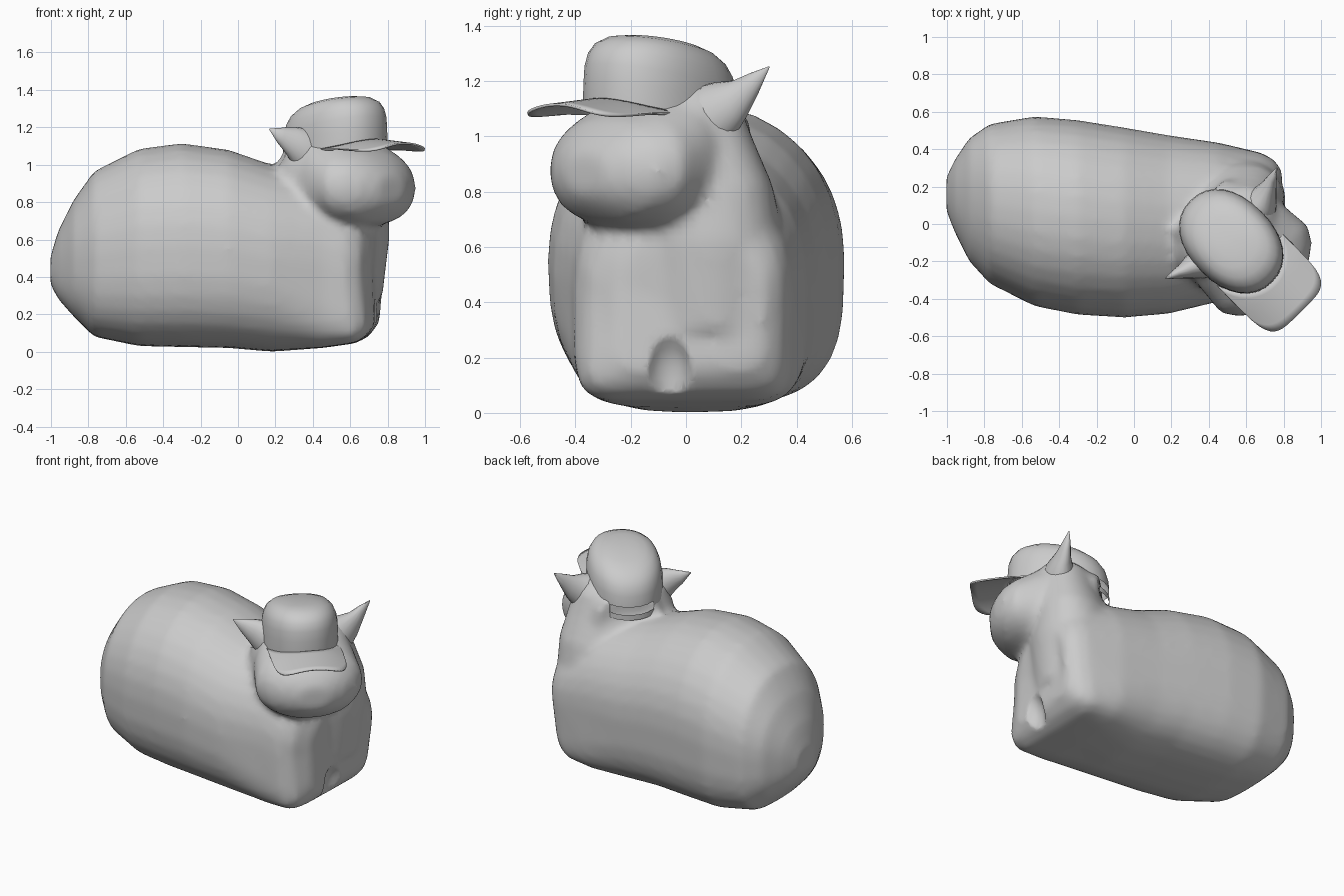
import bpy, bmesh, math
from mathutils import Vector

if "Cube" in bpy.data.objects:
    bpy.data.objects.remove(bpy.data.objects["Cube"])

SEG = 32
HEAD = Vector((0.47, 0.0, 0.0))                      # head axis, turned 45 degrees
FWD = Vector((0.705, -0.709, 0)).normalized()
SIDE = Vector((0.709, 0.705, 0)).normalized()


def at_head(f, s, z):
    return HEAD + FWD * f + SIDE * s + Vector((0, 0, z))


def se(a, n):
    """Superellipse unit point at angle a."""
    c, s = math.cos(a), math.sin(a)
    return (math.copysign(abs(c) ** (2 / n), c), math.copysign(abs(s) ** (2 / n), s))


ANGLES = [2 * math.pi * i / SEG for i in range(SEG)]


def loft(bm, rings, caps=True):
    rows = [[bm.verts.new(p) for p in ring] for ring in rings]
    for a, b in zip(rows, rows[1:]):
        n = len(a)
        for i in range(n):
            bm.faces.new((a[i], a[(i + 1) % n], b[(i + 1) % n], b[i]))
    if caps:
        bm.faces.new(rows[0])
        bm.faces.new(rows[-1])
    return rows


def finish(bm, name, angle=60):
    bmesh.ops.recalc_face_normals(bm, faces=bm.faces)
    me = bpy.data.meshes.new(name)
    bm.to_mesh(me)
    bm.free()
    ob = bpy.data.objects.new(name, me)
    bpy.context.collection.objects.link(ob)
    bpy.ops.object.select_all(action='DESELECT')
    ob.select_set(True)
    bpy.context.view_layer.objects.active = ob
    bpy.ops.object.shade_smooth_by_angle(angle=math.radians(angle))
    return ob


# Loaf-shaped torso: x, y min, y max, z min, z max; boxier towards the front paws
bm = bmesh.new()
torso = [
    (-1.003, .07, .25, .36, .51), (-.96, -.04, .34, .28, .65), (-.88, -.20, .46, .19, .81),
    (-.77, -.32, .535, .08, .965), (-.53, -.44, .575, .03, 1.085), (-.30, -.485, .555, .025, 1.115),
    (-.05, -.50, .515, .02, 1.08), (.18, -.48, .475, .0, 1.0), (.45, -.415, .435, .02, .94),
    (.69, -.40, .38, .045, .84), (.755, -.36, .345, .08, .78), (.80, -.25, .28, .15, .68)]
rings = []
for x, y0, y1, z0, z1 in torso:
    ring = []
    for a in ANGLES:
        n = 2.15
        if math.sin(a) < 0:
            n = 8 if x > .6 else 5 if x > .4 else 3.3 if math.cos(a) > 0 else 2.7
        c, s = se(a, n)
        y = (y0 + y1) / 2 + c * (y1 - y0) / 2
        z = (z0 + z1) / 2 + s * (z1 - z0) / 2
        lean = 0                                     # chest slants back at -y and at the foot
        if x > .6:
            lean = .13 * max(0, .5 - z) + .17 * max(0, .25 - y) * min(1, z / .45)
        ring.append((x - lean, y, z))
    rings.append(ring)
loft(bm, rings)

# Neck: z, centre f, centre s, half length, half width
neck = [(.30, -.02, .02, .26, .34), (.62, -.01, .025, .28, .375), (.82, .01, .015, .25, .365),
        (1.0, .04, 0, .21, .315), (1.12, .06, 0, .19, .275), (1.20, .08, 0, .12, .18)]
loft(bm, [[at_head(f + rf * math.cos(a), s + rs * math.sin(a), z) for a in ANGLES]
          for z, f, s, rf, rs in neck])

# Head and muzzle: f, half width, z min, z max
head = [(-.16, .20, .80, 1.14), (0, .29, .60, 1.19), (.18, .315, .64, 1.18), (.33, .33, .67, 1.10),
        (.41, .28, .69, 1.06), (.47, .20, .74, 1.0), (.51, .10, .79, .94)]
loft(bm, [[at_head(f, -.01 + w * se(a, 2.2)[0], (z0 + z1) / 2 + (z1 - z0) / 2 * se(a, 2.2)[1])
           for a in ANGLES] for f, w, z0, z1 in head])
body = finish(bm, "cat_body")

# Fuse the body, cut the dent between the paws, soften the joins
m = body.modifiers.new("fuse", 'REMESH')
m.mode = 'VOXEL'
m.voxel_size = 0.025
m.use_smooth_shade = True
bm = bmesh.new()
bmesh.ops.create_icosphere(bm, subdivisions=3, radius=1)
bmesh.ops.scale(bm, vec=(.10, .09, .17), verts=bm.verts)
bmesh.ops.translate(bm, vec=(.77, -.06, .12), verts=bm.verts)
cutter = finish(bm, "paw_gap_cutter")
cutter.hide_render = True
cutter.hide_set(True)
m = body.modifiers.new("paw_gap", 'BOOLEAN')
m.operation = 'DIFFERENCE'
m.object = cutter
m = body.modifiers.new("soften", 'SMOOTH')
m.factor = 0.5
m.iterations = 6

# Ears: thin concave cones flaring into the head: s, f, z, half thickness, half height
for side, name, tip_z in ((1, "ear_left", 1.25), (-1, "ear_right", 1.19)):
    bm = bmesh.new()
    lift = (tip_z - 1.22)
    prof = [(.18, .08, 1.05, .11, .13), (.25, .07, 1.09, .085, .105), (.31, .045, 1.13, .052, .072),
            (.36, .02, 1.17 + lift / 2, .03, .043), (.42, -.005, tip_z, .003, .003)]
    loft(bm, [[at_head(f + rf * math.cos(a), side * (s - .3 * rz * math.sin(a)),
                       z + rz * math.sin(a)) for a in ANGLES[::2]] for s, f, z, rf, rz in prof])
    finish(bm, name, 80)

# Cap crown: height, scale; tilted so the back sits lower, with an opening at the back
bm = bmesh.new()
CAP_S = -.03
crown = [(-.01, 1), (.025, 1.0), (.075, .995), (.14, .98), (.19, .93), (.23, .83),
         (.26, .66), (.275, .45), (.283, .22), (.285, .04)]
rows = loft(bm, [[at_head(.10 + .31 * k * se(a, 2.2)[0], CAP_S + .228 * k ** .7 * se(a, 2.2)[1],
                          1.065 + h + .19 * .31 * k * se(a, 2.2)[0]) for a in ANGLES]
                 for h, k in crown], caps=False)
bm.faces.new(rows[-1])
hole = [f for f in bm.faces if all(v in rows[1] + rows[2] for v in f.verts)
        and (f.calc_center_median() - HEAD).dot(FWD) < -.17]
bmesh.ops.delete(bm, geom=hole, context='FACES')
finish(bm, "cap_crown")

# Cap brim: curved sheet with rounded corners
bm = bmesh.new()
NU, NV = 24, 6
grid = []
for i in range(NU + 1):
    u = math.sin(math.pi * (i / NU - .5))
    s = .22 * u
    inner = .09 + .31 * math.sqrt(1 - (s / .24) ** 2)
    outer = .35 + .28 * max(0, 1 - abs(u) ** 5) ** (1 / 4)
    col = []
    for j in range(NV + 1):
        f = inner + (outer - inner) * j / NV
        col.append(bm.verts.new(at_head(f, CAP_S + s, 1.135 - 1.1 * s * s - .09 * max(0, f - .4))))
    grid.append(col)
for a, b in zip(grid, grid[1:]):
    for j in range(NV):
        bm.faces.new((a[j], b[j], b[j + 1], a[j + 1]))
brim = finish(bm, "cap_brim")
m = brim.modifiers.new("thickness", 'SOLIDIFY')
m.thickness = 0.01
m.offset = 0
